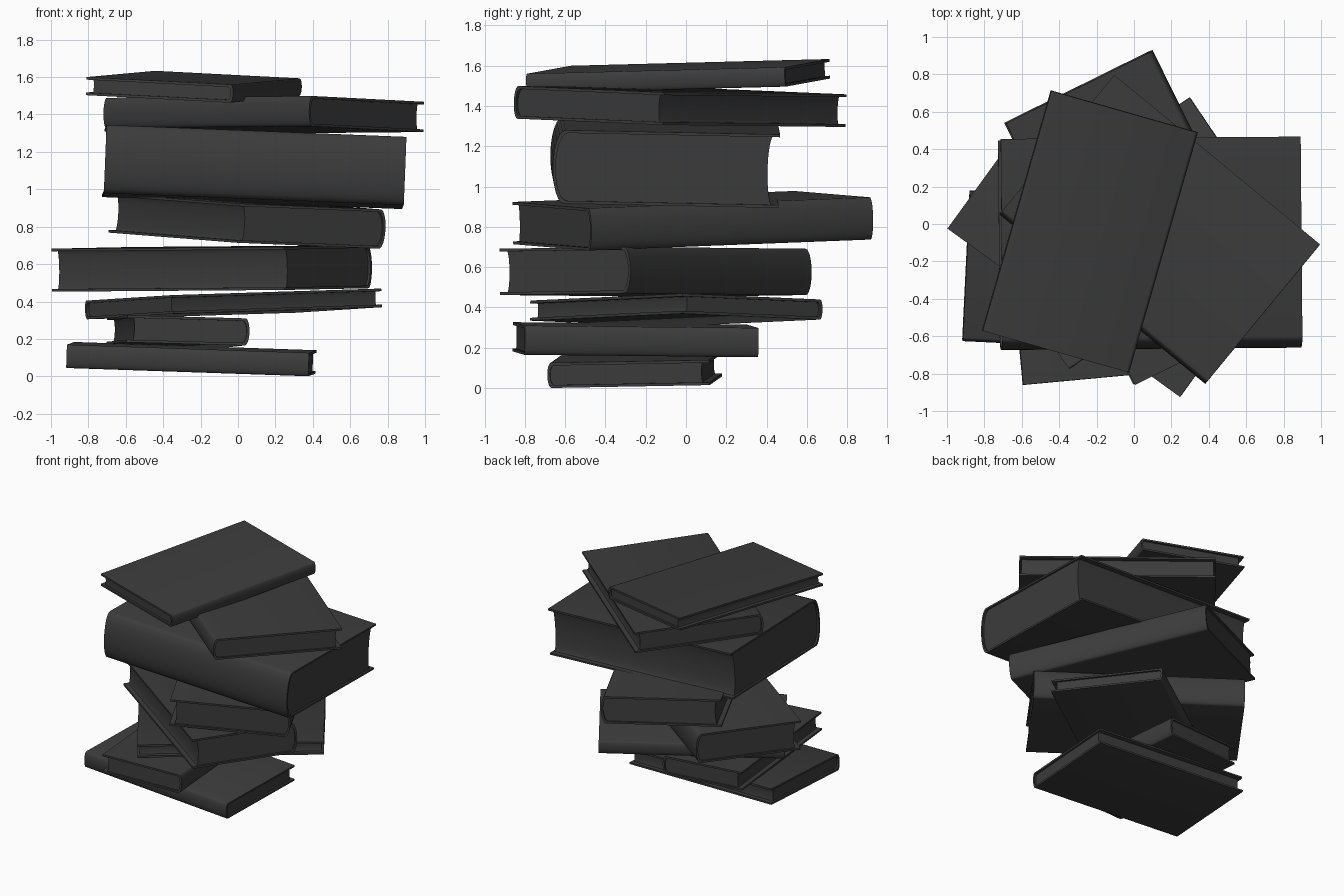
import bpy, bmesh, math
from mathutils import Vector, Matrix

cube = bpy.data.objects.get("Cube")
if cube:
    bpy.data.objects.remove(cube, do_unlink=True)

# One charcoal colour for everything
charcoal = bpy.data.materials.new("charcoal")
charcoal.use_nodes = True
COLOUR = (0.045, 0.045, 0.045, 1)
charcoal.diffuse_color = COLOUR
bsdf = charcoal.node_tree.nodes["Principled BSDF"]
bsdf.inputs["Base Color"].default_value = COLOUR
bsdf.inputs["Roughness"].default_value = 0.9

BOARD = 0.014      # cover thickness
ARC = 12           # segments along a curved spine


def arc(x, depth, half, sign=1):
    """Elliptic curve bulging toward -x, from top (+half) to bottom (-half)."""
    angles = [math.pi / 2 - math.pi * i / ARC for i in range(ARC + 1)]
    return [(x - depth * math.cos(a), sign * half * math.sin(a)) for a in angles]


def extrude(name, profile, length, frame):
    """Extrude a closed (x, z) profile along y, centred, and place it."""
    bm = bmesh.new()
    ends = [[bm.verts.new((x, y, z)) for x, z in profile]
            for y in (-length / 2, length / 2)]
    n = len(profile)
    for i in range(n):
        j = (i + 1) % n
        face = bm.faces.new((ends[0][i], ends[0][j], ends[1][j], ends[1][i]))
    bm.faces.new(ends[0])
    bm.faces.new(ends[1][::-1])
    bmesh.ops.recalc_face_normals(bm, faces=bm.faces)
    mesh = bpy.data.meshes.new(name)
    bm.to_mesh(mesh)
    bm.free()
    mesh.materials.append(charcoal)
    obj = bpy.data.objects.new(name, mesh)
    bpy.context.collection.objects.link(obj)
    obj.matrix_world = frame
    bpy.ops.object.select_all(action='DESELECT')
    obj.select_set(True)
    bpy.context.view_layer.objects.active = obj
    bpy.ops.object.shade_smooth_by_angle(angle=math.radians(32))


def book(name, centre, turn, width, length, thick, rise_u, rise_v):
    """Local x runs from spine to fore edge, local y along the spine."""
    a = math.radians(turn)
    u = Vector((math.cos(a), math.sin(a), rise_u)).normalized()
    v = Vector((-math.sin(a), math.cos(a), rise_v))
    w = u.cross(v).normalized()
    v = w.cross(u)
    frame = Matrix.Translation(centre) @ Matrix((u, v, w)).transposed().to_4x4()

    half, bulge = thick / 2, 0.16 * thick
    fore, spine = width / 2, -width / 2 + bulge
    inner = half - BOARD

    # Cover: two boards joined by a rounded spine
    outside = [(fore, half)] + arc(spine, bulge, half) + [(fore, -half)]
    inside = [(fore, -inner)] + arc(spine + BOARD, bulge, inner, -1) + [(fore, inner)]
    extrude(name + "_cover", outside + inside, length, frame)

    # Pages: rounded at the spine, hollow at the fore edge
    tall = half - BOARD / 2
    edge = fore - 0.03
    block = arc(spine + BOARD * 0.5, bulge, tall) + arc(edge, 0.08 * thick, tall, -1)
    extrude(name + "_pages", block, length - 0.03, frame)


# name, centre, turn, width, length, thickness, rise across, rise along
BOOKS = [
    ("bottom_book", (-0.25, -0.255, 0.092), 87.2, 0.806, 1.297, 0.125, 0.018, 0.034),
    ("second_book", (-0.32, -0.25, 0.24), 185.3, 0.658, 1.165, 0.145, 0.027, 0.01),
    ("third_book", (-0.025, -0.048, 0.387), -55.9, 0.84, 1.348, 0.1, 0.036, 0.026),
    ("fourth_book", (-0.14, -0.15, 0.577), 234.1, 0.8, 1.535, 0.23, -0.012, 0.006),
    ("fifth_book", (0.05, 0.035, 0.83), 206.3, 0.88, 1.56, 0.21, 0.037, -0.035),
    ("thick_book", (0.087, -0.105, 1.12), 90.5, 1.125, 1.605, 0.365, -0.02, 0.04),
    ("seventh_book", (0.137, -0.03, 1.398), 50.5, 0.964, 1.425, 0.162, -0.033, -0.007),
    ("top_book", (-0.235, -0.04, 1.548), 164.1, 0.817, 1.335, 0.097, 0.05, -0.025),
]
for spec in BOOKS:
    book(*spec)
